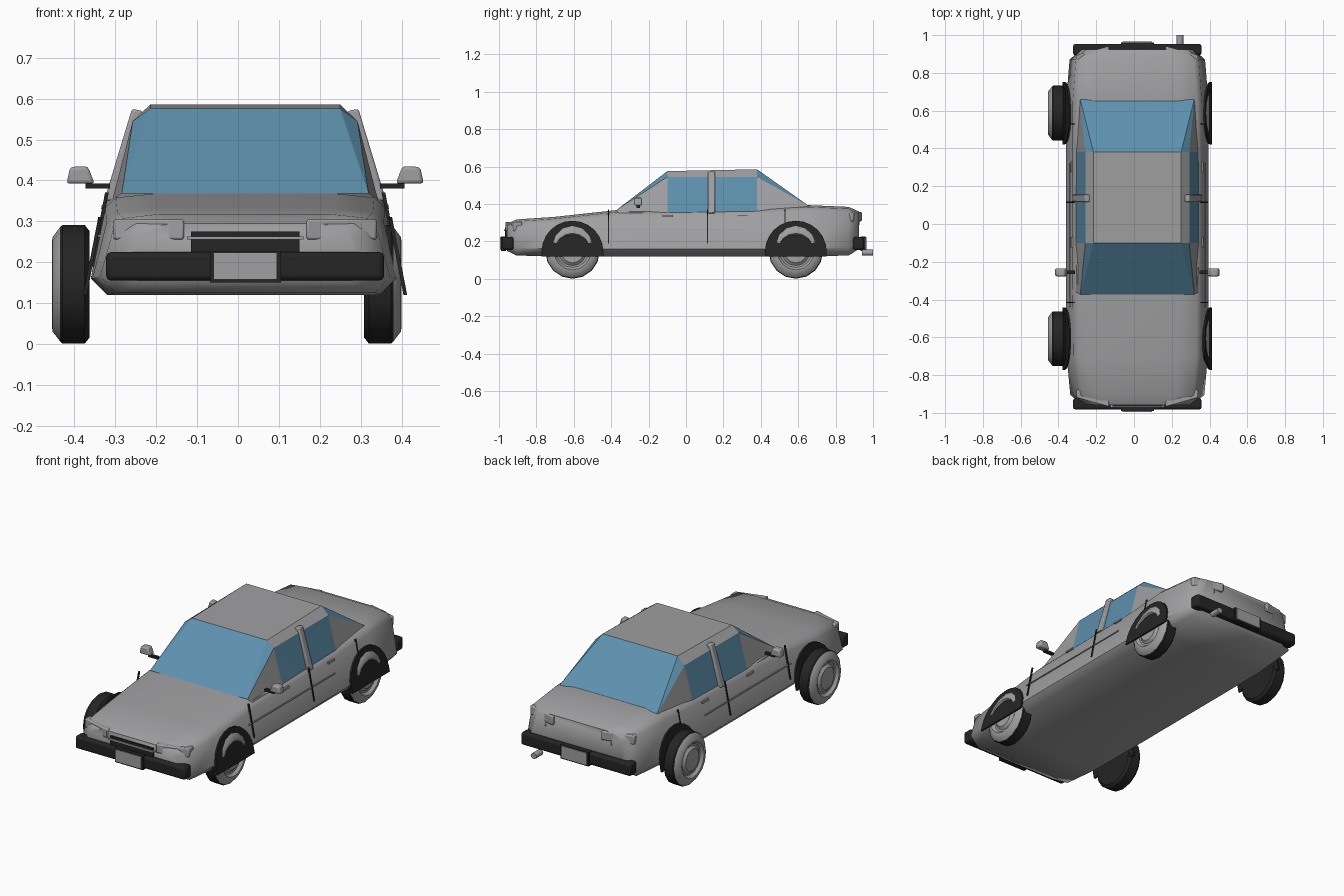
import bpy, bmesh, math

cube = bpy.data.objects.get("Cube")
if cube:
    bpy.data.objects.remove(cube, do_unlink=True)

CX = 0.0175  # centre line of the body


def material(name, rgb):
    m = bpy.data.materials.new(name)
    m.use_nodes = True
    m.diffuse_color = (*rgb, 1)
    m.node_tree.nodes["Principled BSDF"].inputs["Base Color"].default_value = (*rgb, 1)
    return m


GREY = material("grey paint", (0.35, 0.35, 0.36))
BLACK = material("black rubber", (0.018, 0.018, 0.018))
GLASS = material("blue glass", (0.11, 0.28, 0.42))


def finish(name, bm, mats, bevel=0, angle=35):
    bmesh.ops.recalc_face_normals(bm, faces=bm.faces)
    me = bpy.data.meshes.new(name)
    bm.to_mesh(me)
    bm.free()
    for m in mats:
        me.materials.append(m)
    me.shade_smooth()
    me.set_sharp_from_angle(angle=math.radians(angle))
    ob = bpy.data.objects.new(name, me)
    bpy.context.scene.collection.objects.link(ob)
    if bevel:
        mod = ob.modifiers.new("Bevel", "BEVEL")
        mod.width, mod.segments = bevel, 2
    return ob


def bridge(bm, a, b, mat=0):
    """Quads between two closed rings."""
    n = len(a)
    for i in range(n):
        f = bm.faces.new((a[i], a[(i + 1) % n], b[(i + 1) % n], b[i]))
        f.material_index = mat


def prism(name, pts, axis, lo, hi, mat, bevel=0):
    """Extrude a 2D outline along x, y or z."""
    bm = bmesh.new()
    place = {"x": lambda p, t: (t, p[0], p[1]),
             "y": lambda p, t: (p[0], t, p[1]),
             "z": lambda p, t: (p[0], p[1], t)}[axis]
    rings = [[bm.verts.new(place(p, t)) for p in pts] for t in (lo, hi)]
    bridge(bm, *rings)
    for r in rings:
        bm.faces.new(r)
    return finish(name, bm, [mat], bevel)


def box(name, x, y, z, mat, bevel=0):
    pts = [(x[0], z[0]), (x[1], z[0]), (x[1], z[1]), (x[0], z[1])]
    return prism(name, pts, "y", y[0], y[1], mat, bevel)


def side_plate(name, pts, side, mat, lift):
    """Thin plate in (y, z) that leans with the body side."""
    bm = bmesh.new()
    rings = []
    for out in (lift, lift - 0.009):
        rings.append([bm.verts.new((CX + side * (0.3775 - (z - 0.16) * 0.194 + out), y, z))
                      for y, z in pts])
    bridge(bm, *rings)
    for r in rings:
        bm.faces.new(r)
    return finish(name, bm, [mat])


def rect(y0, y1, z0, z1):
    return [(y0, z0), (y1, z0), (y1, z1), (y0, z1)]


# Lower body: sections of (y, width scale, bottom, top)
bm = bmesh.new()
rings = []
for y, w, bot, top in [(-0.958, 0.77, 0.15, 0.295), (-0.905, 0.94, 0.125, 0.318),
                       (-0.7, 0.99, 0.12, 0.332), (-0.37, 1, 0.12, 0.368),
                       (0.38, 1, 0.12, 0.378), (0.64, 1, 0.12, 0.395),
                       (0.87, 0.95, 0.125, 0.385), (0.925, 0.79, 0.16, 0.36)]:
    half = [(0.3375, bot), (0.3775, bot + 0.04), (0.3425, top - 0.035),
            (0.316, top - 0.01), (0.22, top)]
    outline = half + [(-x, z) for x, z in reversed(half)]
    rings.append([bm.verts.new((CX + x * w, y, z)) for x, z in outline])
for a, b in zip(rings, rings[1:]):
    bridge(bm, a, b)
bm.faces.new(rings[0])
bm.faces.new(rings[-1])
finish("body", bm, [GREY], angle=50)

# Cabin: wrap-round glass at both ends, side glass between the pillars
bm = bmesh.new()


def point(x, y, z):
    return [bm.verts.new((CX + s * x, y, z)) for s in (1, -1)]


def face(verts, mat):
    bm.faces.new(verts).material_index = mat


ends = []
for y, base_y, base_z, top_z in [(-0.10, -0.372, 0.368, 0.576), (0.38, 0.66, 0.388, 0.586)]:
    base = point(0.302, base_y, base_z)
    foot = point(0.325, base_y * 0.97, 0.352)
    low = point(0.325, y, 0.352)
    mid = point(0.275, y, 0.545)
    top = point(0.232, y, top_z)
    face((base[0], base[1], top[1], top[0]), 1)
    for s in (0, 1):
        face((base[s], mid[s], top[s]), 1)
        face((base[s], foot[s], low[s], mid[s]), 0)
    ends.append((low, mid, top))
(low_a, mid_a, top_a), (low_b, mid_b, top_b) = ends
face((top_a[0], top_a[1], top_b[1], top_b[0]), 0)
for s in (0, 1):
    face((mid_a[s], top_a[s], top_b[s], mid_b[s]), 0)
    face((low_a[s], mid_a[s], mid_b[s], low_b[s]), 1)
finish("cabin", bm, [GREY, GLASS], angle=15)

# Wheels: lathe profile of (inset from outer face, radius), grey face, black tread
PROFILE = [(0.006, 0.03), (0.004, 0.06), (0.016, 0.075), (0.015, 0.085), (0, 0.098),
           (0.001, 0.115), (0.02, 0.14), (0.026, 0.145), (0.08, 0.145), (0.092, 0.13)]
SIDES = 16
for side, outer, label in [(1, 0.40, "left"), (-1, -0.455, "right")]:
    for y, end in [(-0.607, "front"), (0.587, "rear")]:
        bm = bmesh.new()
        rings = []
        for inset, r in PROFILE:
            ring = []
            for i in range(SIDES):
                a = math.tau * i / SIDES
                ring.append(bm.verts.new((outer - side * inset, y + r * math.cos(a),
                                          0.146 + r * math.sin(a))))
            rings.append(ring)
        for i in range(len(rings) - 1):
            bridge(bm, rings[i], rings[i + 1], 0 if i < 6 else 1)
        bm.faces.new(rings[0])
        bm.faces.new(rings[-1]).material_index = 1
        finish(f"{end}_{label}_wheel", bm, [GREY, BLACK])

        # Wheel arch: half disc leaning with the body side
        arch = [(y + 0.165, 0.12)]
        arch += [(y + 0.165 * math.cos(math.pi * i / 12),
                  0.146 + 0.165 * math.sin(math.pi * i / 12)) for i in range(13)]
        arch.append((y - 0.165, 0.12))
        side_plate(f"{end}_{label}_arch", arch, side, BLACK, 0.011)

# Parts on both sides
for s, label in [(1, "left"), (-1, "right")]:
    # Door gaps, side moulding and handles
    for y, z in [(-0.415, 0.19), (0.115, 0.19), (0.53, 0.28)]:
        side_plate(f"{label}_door_gap", rect(y - 0.003, y + 0.003, z, 0.37), s, BLACK, 0.006)
    side_plate(f"{label}_moulding", rect(-0.44, 0.32, 0.262, 0.268), s, GREY, 0.005)
    for y in (-0.125, 0.275):
        side_plate(f"{label}_handle", rect(y, y + 0.055, 0.33, 0.341), s, GREY, 0.008)

    # Middle pillar
    pillar = [(0.345, 0.35), (0.277, 0.575), (0.25, 0.57), (0.31, 0.35)]
    prism(f"{label}_pillar", [(CX + s * x, z) for x, z in pillar], "y", 0.117, 0.155, GREY, 0.006)

    # Door mirror and stalk
    shell = [(0.368, 0.392), (0.437, 0.392), (0.428, 0.433), (0.385, 0.435)]
    prism(f"{label}_mirror", [(CX + s * x, z) for x, z in shell], "y", -0.277, -0.235, GREY, 0.008)
    box(f"{label}_mirror_stalk", sorted((CX + s * 0.33, CX + s * 0.39)), (-0.265, -0.247),
        (0.38, 0.393), BLACK)

    # Lamps: angled upper block with a smaller step below
    for name, e, y0, z in [("headlamp", -1, 0.968, 0.255), ("tail_lamp", 1, 0.942, 0.308)]:
        for part, a, b, z0, z1 in [("upper", 0.15, 0.322, z, z + 0.05),
                                   ("lower", 0.2, 0.255, z - 0.025, z + 0.005)]:
            plan = [(x, y0 - (x - 0.15) * 0.28 - d) for x, d in
                    [(a, 0), (b, 0), (b, 0.045), (a, 0.045)]]
            prism(f"{label}_{name}_{part}", [(CX + s * x, e * y) for x, y in plan], "z",
                  z0, z1, GREY, 0.006)

# Bumpers and number plates
for e, edge, label in [(-1, 0.982, "front"), (1, 0.953, "rear")]:
    def span(a, b):
        return sorted((e * (edge - a), e * (edge - b)))
    box(f"{label}_bumper", (CX - 0.34, CX + 0.34), span(0, 0.06), (0.155, 0.225), BLACK, 0.012)
    box(f"{label}_plate_frame", (-0.069, 0.105), span(-0.008, 0.02), (0.15, 0.227), BLACK)
    box(f"{label}_plate", (-0.06, 0.095), span(-0.013, 0), (0.158, 0.224), GREY)

# Grille with a bright strip
box("grille", (-0.115, 0.15), (-0.967, -0.93), (0.222, 0.275), BLACK)
box("grille_strip", (-0.125, 0.16), (-0.972, -0.95), (0.255, 0.263), GREY)

# Exhaust pipe
pipe = [(0.243 + 0.018 * math.cos(math.tau * i / 12), 0.14 + 0.016 * math.sin(math.tau * i / 12))
        for i in range(12)]
prism("exhaust", pipe, "y", 0.94, 1.0, GREY)
